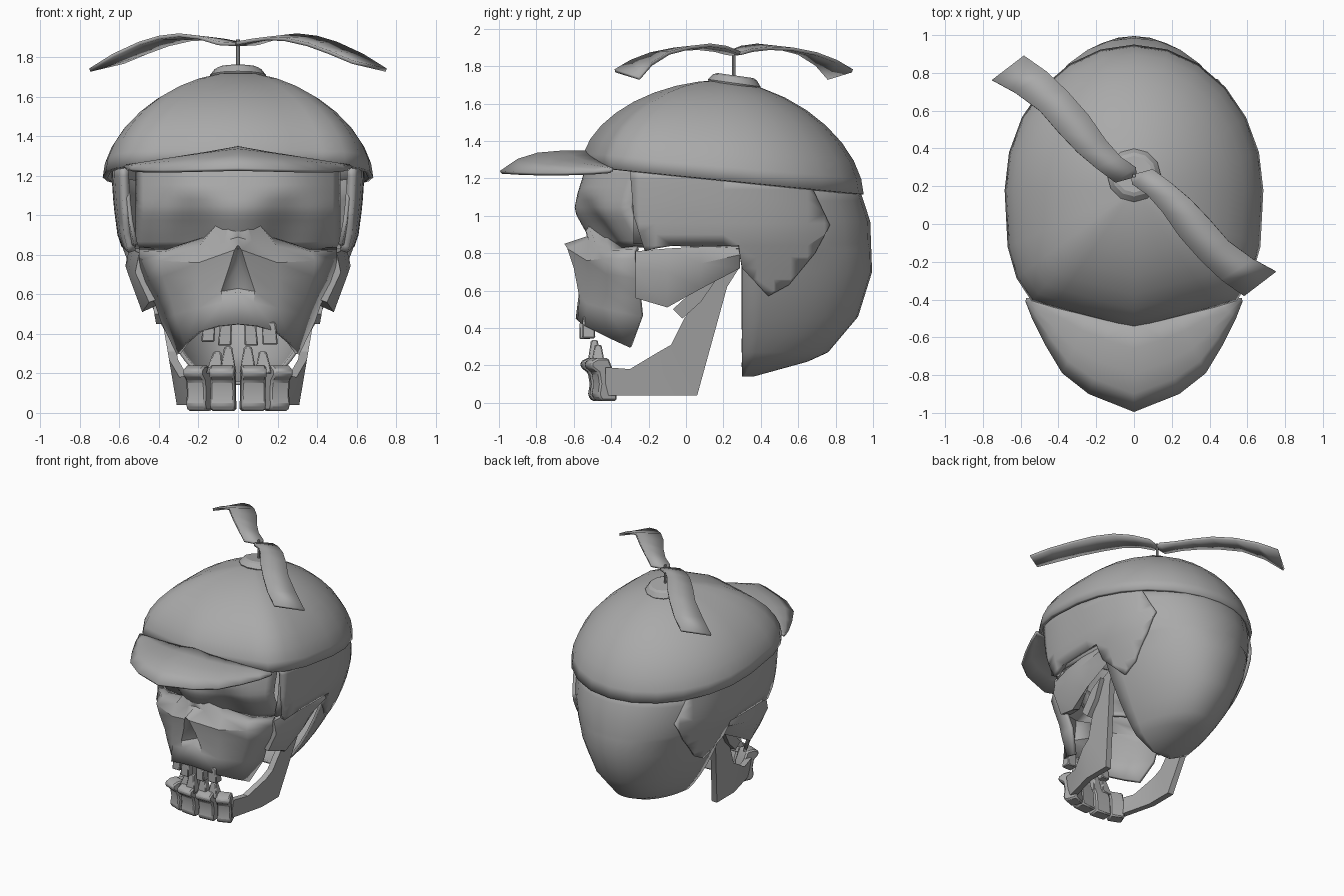
import bpy, bmesh, math
from mathutils import Matrix, Vector

if "Cube" in bpy.data.objects:
    bpy.data.objects.remove(bpy.data.objects["Cube"])

GREY = bpy.data.materials.new("bone_grey")
GREY.diffuse_color = (0.4, 0.4, 0.4, 1)
GREY.use_nodes = True
GREY.node_tree.nodes["Principled BSDF"].inputs["Base Color"].default_value = GREY.diffuse_color
CORE = Vector((0, .2, .8))


def finish(name, bm, thick=0, mirror=False, bevel=0, angle=40, offset=-1):
    bmesh.ops.remove_doubles(bm, verts=bm.verts, dist=0.0005)
    bmesh.ops.recalc_face_normals(bm, faces=bm.faces)
    # open sheets must face away from the middle of the head
    if thick and sum(f.calc_area() * f.normal.dot(f.calc_center_median() - CORE) for f in bm.faces) < 0:
        bmesh.ops.reverse_faces(bm, faces=bm.faces)
    me = bpy.data.meshes.new(name)
    bm.to_mesh(me)
    bm.free()
    ob = bpy.data.objects.new(name, me)
    bpy.context.collection.objects.link(ob)
    me.materials.append(GREY)
    if mirror:
        m = ob.modifiers.new("mirror", 'MIRROR')
        m.merge_threshold = 0.002
    if thick:
        s = ob.modifiers.new("shell", 'SOLIDIFY')
        s.thickness, s.offset = thick, offset
    if bevel:
        b = ob.modifiers.new("bevel", 'BEVEL')
        b.width, b.segments = bevel, 1
    bpy.context.view_layer.objects.active = ob
    ob.select_set(True)
    bpy.ops.object.shade_smooth_by_angle(angle=math.radians(angle))
    ob.select_set(False)
    return ob


def grid(rows, closed=False):
    """Skin a list of equally long point rows."""
    bm = bmesh.new()
    vs = [[bm.verts.new(p) for p in r] for r in rows]
    n = len(rows[0])
    for a, b in zip(vs, vs[1:]):
        for i in range(n if closed else n - 1):
            j = (i + 1) % n
            bm.faces.new((a[i], a[j], b[j], b[i]))
    return bm, vs


def lerp(table, t):
    if t <= table[0][0]:
        return table[0][1]
    for (a, u), (b, v) in zip(table, table[1:]):
        if t <= b:
            return u + (v - u) * (t - a) / (b - a)
    return table[-1][1]


# head half width and back depth by height
WIDTH = [(.14, .1), (.22, .24), (.27, .28), (.4, .37), (.6, .47), (.8, .55), (.9, .585), (1.05, .605), (1.2, .615)]
BACK = [(.14, .36), (.22, .65), (.27, .76), (.46, .92), (.7, .995), (.97, .985), (1.2, .91)]
YC = .18


def head_x(y, z):
    back = lerp(BACK, z)
    t, p = ((y - YC) / (back - YC), 2.1) if y > YC else ((YC - y) / .73, 3.3)
    return lerp(WIDTH, z) * max(0, 1 - min(1, t) ** p) ** (1 / p)


# cranium: open-fronted back shell
rows = []
for z in (.14, .18, .22, .27, .36, .46, .58, .7, .82, .85, .97, 1.08, 1.18):
    ys = .3 if z < .84 else -.28
    half = []
    for i in range(11):
        y = ys + (lerp(BACK, z) - ys) * math.sin(i / 10 * math.pi / 2)
        half.append((head_x(y, z) if i < 10 else 0, y, z))
    rows.append(half + [(-x, y, z) for x, y, z in half[-2::-1]])
bm, vs = grid(rows)
bm.faces.new(vs[0])
finish("cranium", bm, .02)

# raised temple plates, draped over the head
outline = [(-.3, 1.245), (-.28, 1.0), (-.22, .81), (-.1, .84), (.28, .84), (.3, .72), (.44, .57),
           (.55, .63), (.69, .8), (.77, .95), (.67, 1.16)]
bm = bmesh.new()
bm.faces.new([bm.verts.new((0, y, z)) for y, z in outline])
for k in range(12):
    for co, no in (((0, -.25 + k * .09, 0), (0, 1, 0)), ((0, 0, .6 + k * .06), (0, 0, 1))):
        bmesh.ops.bisect_plane(bm, geom=bm.verts[:] + bm.edges[:] + bm.faces[:], plane_co=co, plane_no=no)
for v in bm.verts:
    v.co.x = head_x(v.co.y, v.co.z) + .025
finish("temple_plate", bm, .04, True)

# forehead with sloping eye hollows
BROW = [(.83, -.48), (.9, -.53), (.96, -.565), (1.03, -.6), (1.12, -.58), (1.28, -.53)]
rows = []
for k in range(13):
    z = .83 + k * .036
    row = []
    for i in range(14):
        x = i * .04
        hollow = .085 * math.exp(-((x - .24) / .13) ** 2) * max(0, 1 - ((z - .87) / .25) ** 2)
        row.append((x, lerp(BROW, z) + .3 * (x / .52) ** 2.6 + hollow, z))
    rows.append(row)
bm, _ = grid(rows)
finish("forehead", bm, .02, True, angle=60)

# nose bridge, nose, cheek and upper jaw surface, centre to side in each row
FACE = [
    [(0, -.58, 1.08), (.03, -.56, 1.05), (.17, -.43, .89), (.36, -.34, .83), (.5, -.26, .84)],
    [(0, -.53, .89), (.07, -.52, .87), (.2, -.48, .84), (.37, -.41, .815), (.5, -.28, .82)],
    [(0, -.65, .85), (.018, -.635, .825), (.2, -.53, .76), (.39, -.45, .77), (.5, -.28, .77)],
    [(0, -.5, .74), (.05, -.6, .72), (.2, -.52, .68), (.38, -.43, .69), (.48, -.25, .66)],
    [(0, -.5, .63), (.085, -.58, .615), (.2, -.53, .6), (.34, -.42, .58), (.42, -.25, .55)],
    [(0, -.57, .61), (.08, -.57, .56), (.2, -.53, .53), (.32, -.42, .5), (.39, -.24, .46)],
    [(0, -.59, .45), (.1, -.58, .44), (.2, -.54, .41), (.27, -.42, .35), (.31, -.3, .295)]]
bm, _ = grid(FACE)
finish("upper_jaw", bm, .025, True)

# cheekbone arches: depth, inner x, outer x, top z, bottom z
rows = []
for y, a, b, t, l in [(-.27, .38, .52, .81, .56), (-.1, .44, .555, .825, .51), (.08, .5, .57, .835, .61), (.29, .5, .56, .84, .72)]:
    m = l + (t - l) * .6
    rows.append([(a, y, t), (b - .02, y, t), (b, y, m), (b - .07, y, l), (a - .02, y, l + .03)])
bm, vs = grid(rows, True)
for r in (vs[0], vs[-1]):
    bm.faces.new(r)
finish("cheekbone", bm, mirror=True)


# jaw plates, leaning outward with height and inward to the chin
def jaw_plate(name, pts, shift):
    bm = bmesh.new()
    sides = []
    for d in (0, -.045):
        sides.append([bm.verts.new((.31 + (z - .04) * .17 - max(0, -.15 - y) * .25 + shift + d, y, z)) for y, z in pts])
        bm.faces.new(sides[-1])
    for i in range(len(pts)):
        j = (i + 1) % len(pts)
        bm.faces.new((sides[0][i], sides[0][j], sides[1][j], sides[1][i]))
    bmesh.ops.triangulate(bm, faces=[f for f in bm.faces if len(f.verts) > 4])
    finish(name, bm, mirror=True, angle=25)


jaw_plate("jaw_side", [(-.43, .19), (-.3, .18), (-.15, .27), (-.08, .31), (-.01, .45), (.15, .68), (.29, .73), (.22, .62),
                       (.06, .04), (-.15, .04), (-.43, .04)], 0)
jaw_plate("jaw_prong", [(-.07, .5), (-.02, .45), (.08, .54), (.17, .67), (.06, .62)], .035)

# chin blocks along the front of the jaw
PROFILE = [(0, .22), (0, .19), (.04, .16), (.05, .1), (.04, .04), (.06, .01), (.15, .01), (.14, .15), (.1, .24), (.04, .24)]
for name, x, y, w, turn in [("chin_block_inner", .083, -.56, .125, 5), ("chin_block_outer", .232, -.525, .105, 22)]:
    rows = [[(s * w / 2, p, z) for p, z in PROFILE] for s in (-1, 1)]
    bm, vs = grid(rows, True)
    for r in vs:
        bm.faces.new(r)
    bm.transform(Matrix.Translation((x, y, 0)) @ Matrix.Rotation(math.radians(turn), 4, 'Z'))
    finish(name, bm, mirror=True, bevel=.01, angle=30)


# teeth: tapered four-sided pegs
def tooth(name, x, y, z0, z1, w0, w1, lean=0):
    rows = []
    for z, w, s in ((z0, w0, 0), (z1, w1, lean)):
        rows.append([(x + s + a * w / 2, y + b * w * .45, z) for a, b in ((-1, -1), (1, -1), (1, 1), (-1, 1))])
    bm, vs = grid(rows, True)
    for r in vs:
        bm.faces.new(r)
    finish(name, bm, bevel=.006, angle=30)


for x, y, top, lean in [(-.12, -.47, .31, .015), (-.05, -.49, .335, 0), (.05, -.49, .335, 0), (.13, -.47, .31, -.005)]:
    tooth("lower_tooth", x, y, .2, top, .085, .04, lean)
for x, y, low, w in [(-.145, -.52, .36, .06), (-.06, -.54, .34, .06), (.06, -.54, .34, .06), (.155, -.52, .345, .07)]:
    tooth("upper_tooth", x, y, .46, low, w, w + .008, .008 if x > 0 else -.008)

# cap dome with sloping rim and a wedge-shaped front
N, rows = 24, []
for k in range(10):
    e = k / 9 * math.pi / 2
    ring = []
    for i in range(N):
        a = 2 * math.pi * i / N
        c, s = math.cos(a), math.sin(a)
        p = 2 if s > 0 else 3
        q = 1.75 if s > -.3 else 1.85
        x = .685 * math.copysign(abs(c) ** (2 / p), c)
        y = abs(s) ** (2 / p) * (.77 if s > 0 else -.74)
        y = max(y, -.74 + .27 * abs(x))
        rim = 1.21 - .1 * (YC + y)
        r, h = max(0, math.cos(e)) ** (2 / q), math.sin(e) ** (2 / q)
        ring.append((x * r, YC + y * r, rim + (1.725 - rim) * h))
    rows.append(ring)
bm, _ = grid(rows, True)
finish("cap_dome", bm, .025)

# arched cap brim
EDGE = [(0, -.995), (.24, -.9), (.38, -.79), (.47, -.64), (.54, -.5), (.575, -.41)]
rows = []
for i, (ex, ey) in enumerate(EDGE):
    u = i / 5
    ix, iy = .57 * u, -.515 + .125 * u
    iz, ez = 1.35 - .095 * u ** .8, 1.24 - .01 * math.sin(u * math.pi)
    rows.append([(ix + (ex - ix) * v, iy + (ey - iy) * v, ez + (iz - ez) * (1 - v ** 4)) for v in (0, .3, .58, .8, 1)])
bm, _ = grid(rows)
finish("cap_brim", bm, .018, True, angle=50)

# button and propeller post
bm = bmesh.new()
bmesh.ops.create_cone(bm, cap_ends=True, segments=12, radius1=.15, radius2=.11, depth=.05,
                      matrix=Matrix.Translation((0, .26, 1.725)) @ Matrix.Rotation(math.radians(-8), 4, 'X'))
finish("cap_button", bm, bevel=.012)
bm = bmesh.new()
bmesh.ops.create_cone(bm, cap_ends=True, segments=8, radius1=.009, radius2=.009, depth=.16,
                      matrix=Matrix.Translation((0, .255, 1.81)))
finish("propeller_post", bm)

# two curved propeller blades
BLADE = [((-.75, .505, 1.735), (-.58, .635, 1.775)), ((-.63, .44, 1.81), (-.46, .55, 1.825)),
         ((-.5, .345, 1.87), (-.35, .445, 1.865)), ((-.4, .23, 1.9), (-.24, .32, 1.89)),
         ((-.3, .125, 1.912), (-.15, .19, 1.895)), ((-.2, .04, 1.9), (-.07, .1, 1.885)),
         ((-.1, -.035, 1.87), (.01, .045, 1.87)), ((-.01, -.01, 1.865), (.012, .012, 1.865))]
for turn in (0, math.pi):
    bm, _ = grid(BLADE)
    bm.transform(Matrix.Translation((0, .255, 0)) @ Matrix.Rotation(turn, 4, 'Z'))
    finish("propeller_blade", bm, .018, offset=0)
